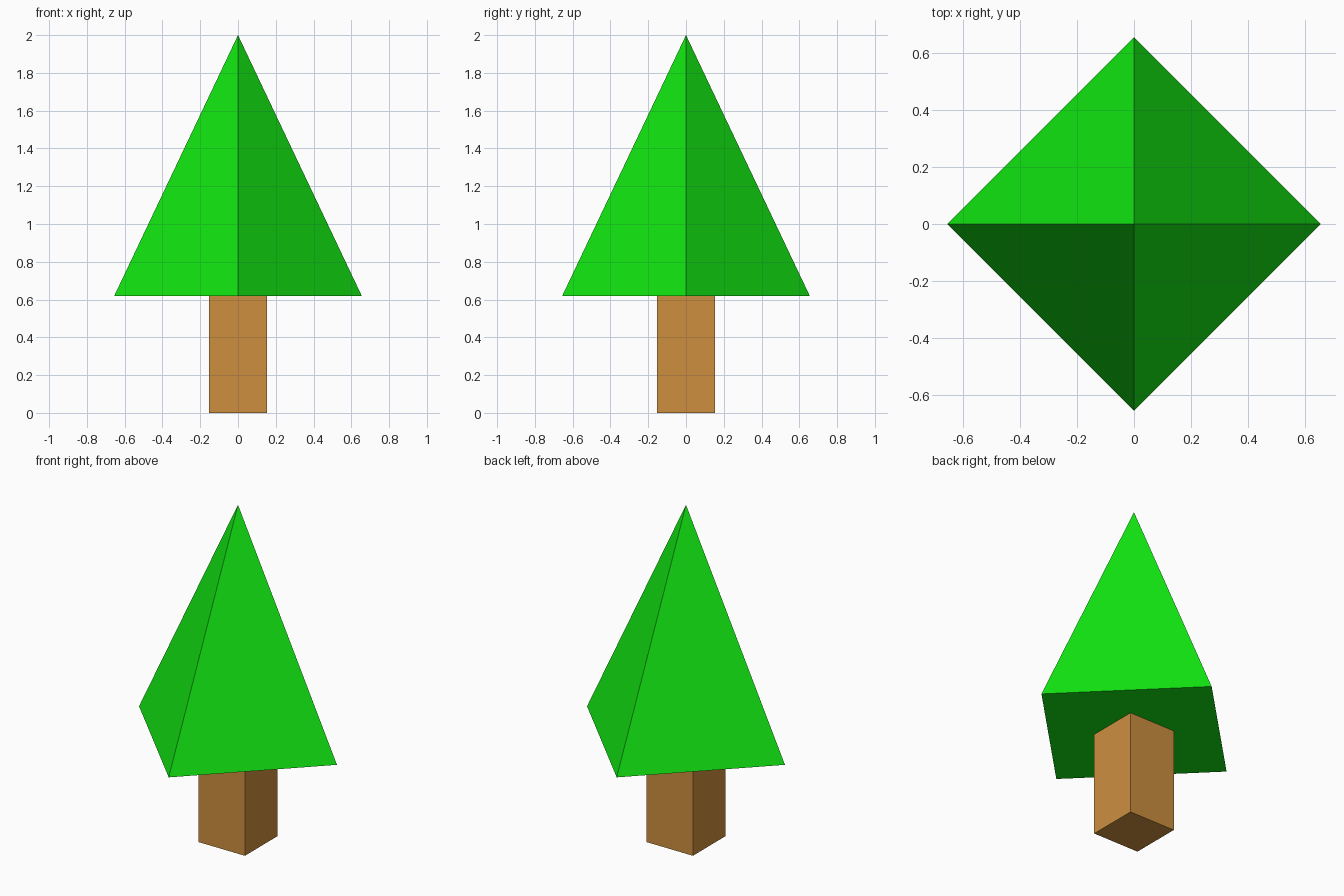
import bpy

if "Cube" in bpy.data.objects:
    bpy.data.objects.remove(bpy.data.objects["Cube"])


def finish(name, color):
    obj = bpy.context.object
    obj.name = name
    bpy.ops.object.transform_apply(location=False, rotation=True, scale=True)
    mat = bpy.data.materials.new(name + "_material")
    mat.diffuse_color = (*color, 1)
    mat.use_nodes = True
    mat.node_tree.nodes["Principled BSDF"].inputs["Base Color"].default_value = mat.diffuse_color
    obj.data.materials.append(mat)


BASE, TOP = 0.62, 2.0

# Trunk: square post
bpy.ops.mesh.primitive_cube_add(size=1, location=(0, 0, BASE / 2))
bpy.context.object.scale = (0.306, 0.306, BASE)
finish("trunk", (0.61, 0.275, 0.05))

# Foliage: four-sided pyramid with corners on the axes
bpy.ops.mesh.primitive_cone_add(vertices=4, radius1=0.655, radius2=0,
                                depth=TOP - BASE, location=(0, 0, (BASE + TOP) / 2))
finish("foliage", (0.006, 0.8, 0.006))
